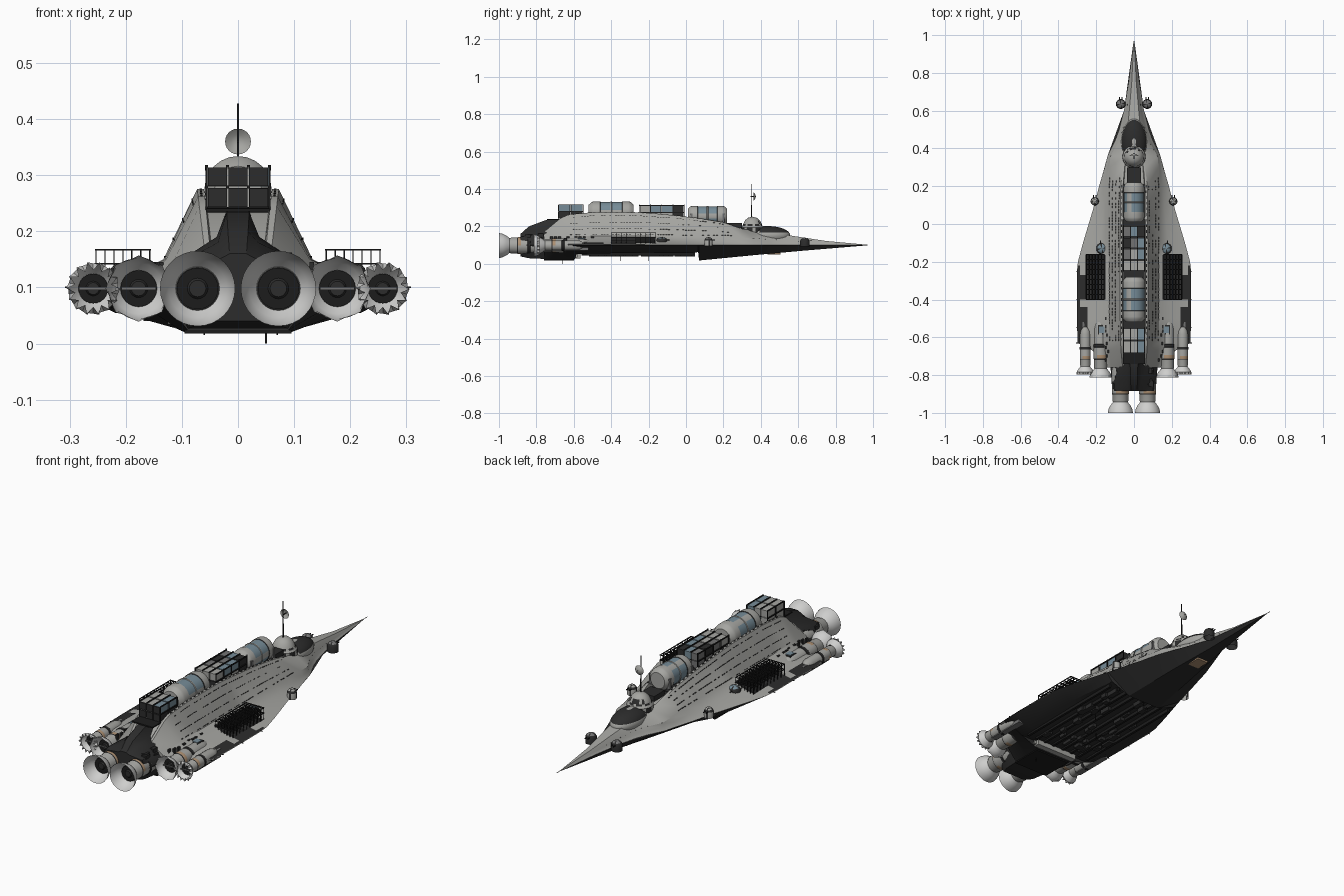
import bpy, bmesh, math, random
from mathutils import Matrix, Vector

random.seed(4)
if bpy.data.objects.get("Cube"):
    bpy.data.objects.remove(bpy.data.objects["Cube"])


def material(name, rgb):
    m = bpy.data.materials.new(name)
    m.use_nodes = True
    m.diffuse_color = (*rgb, 1)
    m.node_tree.nodes["Principled BSDF"].inputs["Base Color"].default_value = (*rgb, 1)
    return m


GREY = material("hull grey", (.38, .38, .36))
PALE = material("pale nozzle", (.62, .62, .61))
MID = material("mid grey", (.17, .17, .17))
DARK = material("dark plating", (.025, .025, .025))
BLACK = material("black", (.012, .012, .012))
BLUE = material("blue panel", (.18, .26, .31))
TAN = material("tan band", (.42, .28, .17))


def finish(name, bm, mats, smooth=True):
    bmesh.ops.recalc_face_normals(bm, faces=bm.faces)
    me = bpy.data.meshes.new(name)
    bm.to_mesh(me)
    bm.free()
    ob = bpy.data.objects.new(name, me)
    bpy.context.collection.objects.link(ob)
    for m in mats if isinstance(mats, list) else [mats]:
        me.materials.append(m)
    if smooth:
        bpy.ops.object.select_all(action='DESELECT')
        ob.select_set(True)
        bpy.context.view_layer.objects.active = ob
        bpy.ops.object.shade_smooth_by_angle(angle=math.radians(32))


def boxes(name, items, mat):
    """items: (centre, size) pairs joined in one object"""
    bm = bmesh.new()
    for c, s in items:
        bmesh.ops.create_cube(bm, size=1, matrix=Matrix.Translation(c) @ Matrix.Diagonal((*s, 1)))
    finish(name, bm, mat, False)


def lathe(name, loc, prof, mats, n=24, axis='Y', jag=1, rule=None):
    """Revolve (radius, along) points; jag pulls in every other rim vertex"""
    bm = bmesh.new()
    rings = []
    for j, (r, a) in enumerate(prof):
        ring = []
        for i in range(n):
            t = 2 * math.pi * i / n
            k = r * (jag if j == len(prof) - 1 and i % 2 else 1)
            u, v = k * math.cos(t), k * math.sin(t)
            ring.append(bm.verts.new(Vector(loc) + Vector((u, a, v) if axis == 'Y' else (u, v, a))))
        rings.append(ring)
    for j in range(len(rings) - 1):
        for i in range(n):
            f = bm.faces.new((rings[j][i], rings[j][(i + 1) % n], rings[j + 1][(i + 1) % n], rings[j + 1][i]))
            if rule:
                f.material_index = rule(j, i)
    bmesh.ops.remove_doubles(bm, verts=bm.verts, dist=1e-5)
    finish(name, bm, mats)


def loft(name, sections, mat):
    """sections: (y, half outline); each outline is mirrored into a closed ring"""
    bm = bmesh.new()
    rings = [[bm.verts.new((x, y, z)) for x, z in half] + [bm.verts.new((-x, y, z)) for x, z in reversed(half)]
             for y, half in sections]
    n = len(rings[0])
    for a, b in zip(rings, rings[1:]):
        for i in range(n):
            bm.faces.new((a[i], a[(i + 1) % n], b[(i + 1) % n], b[i]))
    bm.faces.new(rings[0])
    bm.faces.new(rings[-1])
    finish(name, bm, mat)


# Hull stations: y, wing half width, wall base, wall top, height, channel depth
STATIONS = [(.97, .002, .0015, .001, .102, 0), (.75, .028, .02, .012, .122, 0), (.6, .053, .04, .025, .145, 0),
            (.5, .078, .06, .035, .16, 0), (.44, .1, .08, .042, .168, 0), (.36, .14, .125, .05, .178, 0),
            (.3, .155, .13, .06, .187, .005), (.2, .185, .133, .07, .222, .03), (.1, .21, .133, .071, .238, .03),
            (0, .24, .133, .072, .252, .03), (-.1, .27, .133, .073, .262, .035), (-.2, .297, .133, .073, .271, .035),
            (-.26, .303, .133, .073, .275, .035), (-.5, .303, .133, .073, .275, .035), (-.63, .298, .13, .071, .262, .025),
            (-.67, .22, .128, .069, .245, .015), (-.76, .15, .122, .06, .17, 0)]


def station(y):
    for a, b in zip(STATIONS, STATIONS[1:]):
        if b[0] <= y <= a[0]:
            f = (a[0] - y) / (a[0] - b[0])
            return [p + (q - p) * f for p, q in zip(a, b)][1:]


def outline(y):
    w, b, t, h, d = station(y)
    rise = h - .1
    return [(w, .1), (b + (w - b) * .35, .1 + min(.02, rise * .2)), (b, .1 + min(.05, rise * .45)), (t, h),
            (t * .83, h), (t * .78, h - d)]


def skin(x, y):
    pts = outline(y)
    for (x0, z0), (x1, z1) in zip(pts[:4], pts[1:4]):
        if x1 <= x <= x0:
            return z0 + (z1 - z0) * (x0 - x) / (x0 - x1)
    return .1


loft("upper_hull", [(s[0], outline(s[0])) for s in STATIONS], GREY)
boxes("channel_floor", [((0, y, outline(y)[5][1]), (.11, .021, .008)) for y in (.2 - .02 * k for k in range(43))], DARK)

# Dark underside: y, keel half width, keel height
KEEL = [(.97, .001, .099), (.6, .03, .068), (.36, .06, .046), (.07, .09, .018), (.065, .19, .062), (-.2, .22, .06),
        (-.5, .22, .055), (-.585, .2, .052), (-.595, .1, .024), (-.67, .1, .022), (-.76, .09, .024)]
loft("underside", [(y, [(station(y)[0], .1), (k, z)]) for y, k, z in KEEL], DARK)
boxes("keel_plate", [((0, -.68, .021), (.19, .16, .006))], BLACK)
boxes("keel_bulkhead", [((0, -.58, .041), (.23, .03, .026))]
      + [((s * .11, -.615, .046), (.03, .07, .022)) for s in (1, -1)], GREY)
boxes("belly_hatch", [((0, .47, .0555), (.06, .07, .0095))], TAN)
boxes("belly_pipes", [((s * x, -.26, .055), (.012, .6, .02)) for s in (1, -1) for x in (.03, .08, .13, .18)], BLACK)
boxes("belly_machinery", [((random.uniform(-.16, .16), random.uniform(-.54, .03), .05),
                           (random.uniform(.01, .03), random.uniform(.02, .06), .02)) for _ in range(40)], DARK)
boxes("belly_aerials", [((.05, -.66, .012), (.003, .003, .024)), ((-.06, -.35, .035), (.003, .003, .04)),
                        ((.07, -.2, .035), (.003, .003, .04))], BLACK)
boxes("nose_probe", [((0, .984, .101), (.002, .032, .002))], GREY)


# Plates that follow the wing skin
def wing_plate(name, s, x0, x1, y0, y1, mat):
    bm = bmesh.new()
    rows = []
    for j in range(7):
        y = y0 + (y1 - y0) * j / 6
        w = station(y)[0]
        rows.append([bm.verts.new((s * min(x, w), y, skin(min(x, w), y) + .003))
                     for x in (x0 + (x1 - x0) * i / 4 for i in range(5))])
    for a, b in zip(rows, rows[1:]):
        for i in range(4):
            bm.faces.new((a[i], a[i + 1], b[i + 1], b[i]))
    finish(name, bm, mat)


for s, side in ((1, "left"), (-1, "right")):
    wing_plate(side + "_wing_panel", s, .165, .303, -.4, -.27, DARK)
    wing_plate(side + "_rear_wing_panel", s, .245, .298, -.63, -.44, DARK)
    wing_plate(side + "_wing_edge", s, .287, .303, -.62, -.22, DARK)
    wing_plate(side + "_rack_floor", s, .15, .255, -.4, -.165, BLACK)
    boxes(side + "_root_machinery", [((s * random.uniform(.13, .152), y, .13), (.008, .016, .03))
                                     for y in (-.5 - .022 * k for k in range(11))], DARK)

    # Dashed seams along the walls
    dashes = []
    for f in (.04, .3, .58, .86):
        for k in range(58):
            y = .24 - k * .015
            if random.random() < .75:
                p, q = outline(y)[2:4]
                dashes.append(((s * (p[0] + (q[0] - p[0]) * f), y, p[1] + (q[1] - p[1]) * f), (.0026, .01, .0026)))
    dashes += [((s * station(.2 - k * .03)[2] * .91, .2 - k * .03, station(.2 - k * .03)[3]), (.004, .014, .003))
               for k in range(28)]
    boxes(side + "_wall_seams", dashes, BLACK)
    boxes(side + "_nose_seams", [((s * station(y)[1] * .97, y, skin(station(y)[1], y)), (.002, .008, .002))
                                 for y in (.3 + .03 * k for k in range(13))], BLACK)

    # Open cargo rack
    xs, ys = [.157 + .016 * i for i in range(7)], [-.4 + .0265 * i for i in range(10)]
    bars = [((s * x, -.281, z), (.006 if z < .15 else .004, .24, .003)) for x in xs for z in (.167, .142)]
    bars += [((s * .205, y, z), (.1, .004, .003)) for y in ys for z in (.167, .142)]
    bars += [((s * x, y, .139), (.0025, .0025, .058)) for x in xs for y in ys]
    boxes(side + "_cargo_rack", bars, BLACK)

    # Round turrets on wing and nose
    for i, (x, y, r) in enumerate(((.17, -.13, .03), (.208, .12, .022), (.07, .635, .026))):
        z = .115 if i < 2 else .112
        lathe(f"{side}_turret_{i}", (s * x, y, z),
              [(r, -.02), (r, .01), (r * .8, .02), (r * .5, .026), (0, .028)], [MID, DARK, BLUE, GREY], 16, 'Z',
              rule=lambda j, k: (3 if i == 1 else 1, 1, (2, 3, 0)[i], (2, 3, 0)[i])[j] if k % 4 else 1)
        boxes(f"{side}_turret_guns_{i}", [((s * x + d, y + r, z + .012), (.004, .024, .004)) for d in (-.007, .007)], BLACK)

    # Engines: x, radius, front, rear, bell radius, bell end, rim jag, segments
    for label, x, r, y0, y1, br, ye, jag, n in (("main", .072, .045, -.72, -.945, .067, -1, 1, 32),
                                                ("inner", .177, .037, -.5, -.77, .059, -.812, .9, 16),
                                                ("outer", .258, .028, -.54, -.76, .048, -.797, .68, 28)):
        L, z = y1 - y0, .098
        steps = [(0, 0), (.55, .02), (.9, .12), (1, .2), (1, .5), (1.06, .51), (1.06, .56), (1, .57), (1, .72),
                 (1, .79), (.95, .81), (.95, .95), (.85, 1), (0, 1)]
        lathe(f"{side}_{label}_engine", (s * x, 0, z), [(r * a, y0 + L * b) for a, b in steps],
              [GREY, DARK, TAN], rule=lambda j, k: {4: 1, 5: 1, 6: 1, 8: 2 if k % 12 < 8 else 0, 9: 1, 12: 1}.get(j, 0))
        t = br * .55
        lathe(f"{side}_{label}_bell", (s * x, 0, z),
              [(t, y1 + .005), (t + (br - t) * .5, y1 + (ye - y1) * .25), (t + (br - t) * .85, y1 + (ye - y1) * .62), (br, ye)],
              PALE, n, jag=jag)
        lathe(f"{side}_{label}_throat", (s * x, 0, z), [(t, y1), (t, y1 - .006), (t * .5, y1 - .006), (t * .4, y1 - .012), (0, y1 - .012)],
              [BLACK, DARK], rule=lambda j, k: int(j > 1))
        if label != "main":
            boxes(f"{side}_{label}_pylon", [((s * x, -.62, .09), (.03, .2, .04))], MID)
            boxes(f"{side}_{label}_vane", [((s * x, y1 - .015, z), (t * 1.9, .006, .005))], MID)
    boxes(side + "_engine_intake", [((s * .168, -.56, .134), (.034, .035, .006))], BLUE)
    boxes(side + "_intake_frame", [((s * .168, -.56, .13), (.044, .05, .008))], DARK)
    boxes(side + "_edge_spikes", [((s * .298, y, .1), (.02, .003, .003)) for y in (-.25, -.4, -.55, -.63)], BLACK)

# Dark tail block
loft("tail_block", [(-.66, [(.09, .03), (.11, .1), (.06, .165), (.035, .19), (.02, .238)]),
                    (-.75, [(.09, .026), (.125, .1), (.075, .165), (.038, .19), (.02, .234)]),
                    (-.84, [(.08, .03), (.118, .1), (.1, .15), (.036, .18), (.018, .2)]),
                    (-.885, [(.06, .04), (.115, .1), (.1, .145), (.03, .152), (.015, .16)])], DARK)
boxes("tail_machinery", [((random.uniform(-.1, .1), random.uniform(-.86, -.77), random.uniform(.12, .15)),
                          (.025, .03, .025)) for _ in range(24)], DARK)

# Cargo tanks in the channel
for name, ya, yb, r, z in (("front_tank", .22, .01, .055, .255), ("rear_tank", -.28, -.52, .06, .274)):
    L = yb - ya
    steps = [(0, 0), (.7, 0), (.95, .07), (1, .12), (1, .25), (.96, .26), (.96, .48), (1, .49), (1, .51), (.96, .52),
             (.96, .74), (1, .75), (1, .88), (.95, .93), (.7, 1), (0, 1)]
    lathe(name, (0, 0, z), [(r * a, ya + L * b) for a, b in steps], [GREY, BLUE, DARK],
          rule=lambda j, i: 1 if j in (5, 9) and i % 8 not in (0, 7) else 2 if j in (4, 10) else 0)
boxes("tank_cradles", [((0, y, .245), (.115, .012, .05)) for y in (.2, .03, -.3, -.5)], MID)

# Stacked containers, sorted by colour
stacks = {m: [] for m in ("grey", "mid", "dark", "blue")}
for y0, count, length, top in ((-.01, 4, .06, .31), (-.55, 2, .066, .315)):
    for k in range(count):
        for i in (-1, 0, 1):
            for lvl in (0, 1):
                key = random.choice(["grey", "grey", "mid", "dark", "dark", "blue"])
                stacks[key].append(((i * .037, y0 - length * (k + .5), top - .018 - lvl * .037), (.034, length - .006, .034)))
for key, mat in (("grey", GREY), ("mid", MID), ("dark", DARK), ("blue", BLUE)):
    boxes(key + "_containers", stacks[key], mat)
boxes("container_posts", [((s * .056, y, .277), (.004, .004, .078)) for s in (1, -1)
                          for y in (-.01, -.07, -.13, -.19, -.25, -.55, -.615, -.68)], BLACK)
boxes("container_rails", [((x, yc, z), (.005, l, .005)) for yc, l, top in ((-.13, .24, .311), (-.615, .13, .316))
                          for x in (-.056, -.0185, .0185, .056) for z in (top, top - .037)], BLACK)
boxes("end_panels", [((i * .037, -.681, z), (.033, .006, .033)) for i in (-1, 0, 1) for z in (.26, .297)], DARK)
boxes("end_shelf", [((0, -.71, .238), (.114, .064, .006))], BLACK)
boxes("front_hatch", [((0, .26, .205), (.075, .08, .025))], DARK)

# Bridge: canopy and dome
bm = bmesh.new()
bmesh.ops.create_uvsphere(bm, u_segments=32, v_segments=20, radius=1,
                          matrix=Matrix.Translation((0, .435, .152)) @ Matrix.Diagonal((.068, .122, .05, 1)))
for f in bm.faces:
    c = f.calc_center_median()
    f.material_index = int(c.y > .385 and c.z > .168 and not (abs(c.x) < .01 and c.y < .45))
finish("canopy", bm, [GREY, DARK])
lathe("bridge_dome", (0, .355, 0), [(.062, .16), (.06, .195), (.053, .203), (.05, .212), (.04, .232), (.024, .246), (0, .252)],
      [GREY, DARK], 24, 'Z', rule=lambda j, i: int(j in (0, 2) and i % 3 > 0 or j == 3 and 2 < i < 10 and i % 4 > 0))
boxes("mast", [((0, .35, .335), (.003, .003, .185)), ((0, .35, .28), (.006, .006, .07))], BLACK)
lathe("dish", (0, .365, .36), [(0, .008), (.012, .005), (.023, -.004)], GREY, 24)
boxes("dish_feed", [((0, .36, .36), (.003, .03, .003))], BLACK)
